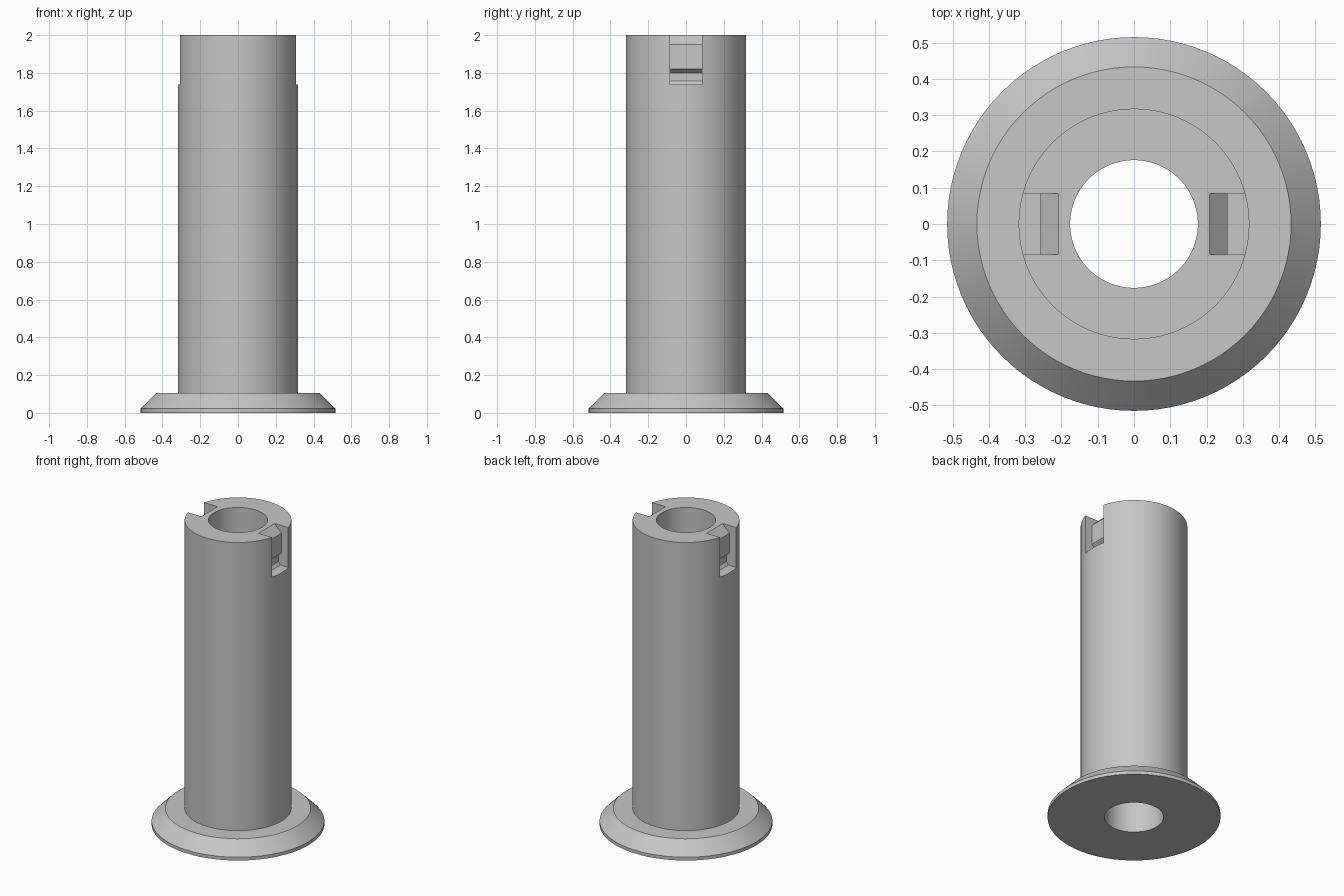
import bpy, bmesh
from math import tau, radians
from mathutils import Vector

cube = bpy.data.objects.get("Cube")
if cube:
    bpy.data.objects.remove(cube, do_unlink=True)

SEGMENTS = 96
HEIGHT = 2.0
BORE, TUBE = 0.176, 0.318
SLOT_HALF_WIDTH = 0.084

grey = bpy.data.materials.new("light grey")
grey.use_nodes = True
colour = (0.57, 0.57, 0.57, 1)
grey.diffuse_color = colour
grey.node_tree.nodes["Principled BSDF"].inputs["Base Color"].default_value = colour


def make_object(name, bm):
    bmesh.ops.recalc_face_normals(bm, faces=bm.faces)
    mesh = bpy.data.meshes.new(name)
    bm.to_mesh(mesh)
    bm.free()
    mesh.materials.append(grey)
    obj = bpy.data.objects.new(name, mesh)
    bpy.context.collection.objects.link(obj)
    return obj


def revolve(name, profile):
    """Spin a closed (radius, z) outline around the z axis."""
    bm = bmesh.new()
    verts = [bm.verts.new((r, 0, z)) for r, z in profile]
    edges = [bm.edges.new((a, b)) for a, b in zip(verts, verts[1:] + verts[:1])]
    bmesh.ops.spin(bm, geom=verts + edges, cent=(0, 0, 0), axis=(0, 0, 1),
                   angle=tau, steps=SEGMENTS, use_merge=True)
    bmesh.ops.remove_doubles(bm, verts=bm.verts, dist=1e-5)
    return make_object(name, bm)


# Hollow tube with a bevelled foot flange
sleeve = revolve("flanged_sleeve", [
    (BORE, 0), (0.515, 0), (0.515, 0.022), (0.433, 0.105),
    (TUBE, 0.105), (TUBE, HEIGHT), (BORE, HEIGHT)])

# Outline of a slot: ramped catch, undercut, then the slot floor
slot = [(0.208, 2.1), (0.208, 2.0), (0.258, 1.95), (0.258, 1.82),
        (0.235, 1.8), (0.235, 1.757), (0.25, 1.738), (0.4, 1.738), (0.4, 2.1)]
bm = bmesh.new()
for side in (1, -1):
    face = bm.faces.new([bm.verts.new((side * x, -SLOT_HALF_WIDTH, z)) for x, z in slot])
    result = bmesh.ops.extrude_face_region(bm, geom=[face], use_keep_orig=True)
    moved = [g for g in result["geom"] if isinstance(g, bmesh.types.BMVert)]
    bmesh.ops.translate(bm, verts=moved, vec=Vector((0, 2 * SLOT_HALF_WIDTH, 0)))
cutter = make_object("slot_cutter", bm)
cutter.hide_render = True

# Cut both slots, then drop the cutter
cut = sleeve.modifiers.new("slots", "BOOLEAN")
cut.operation = "DIFFERENCE"
cut.solver = "EXACT"
cut.object = cutter
bpy.ops.object.select_all(action="DESELECT")
sleeve.select_set(True)
bpy.context.view_layer.objects.active = sleeve
bpy.ops.object.modifier_apply(modifier=cut.name)
bpy.data.objects.remove(cutter, do_unlink=True)

bpy.ops.object.shade_smooth_by_angle(angle=radians(25))
